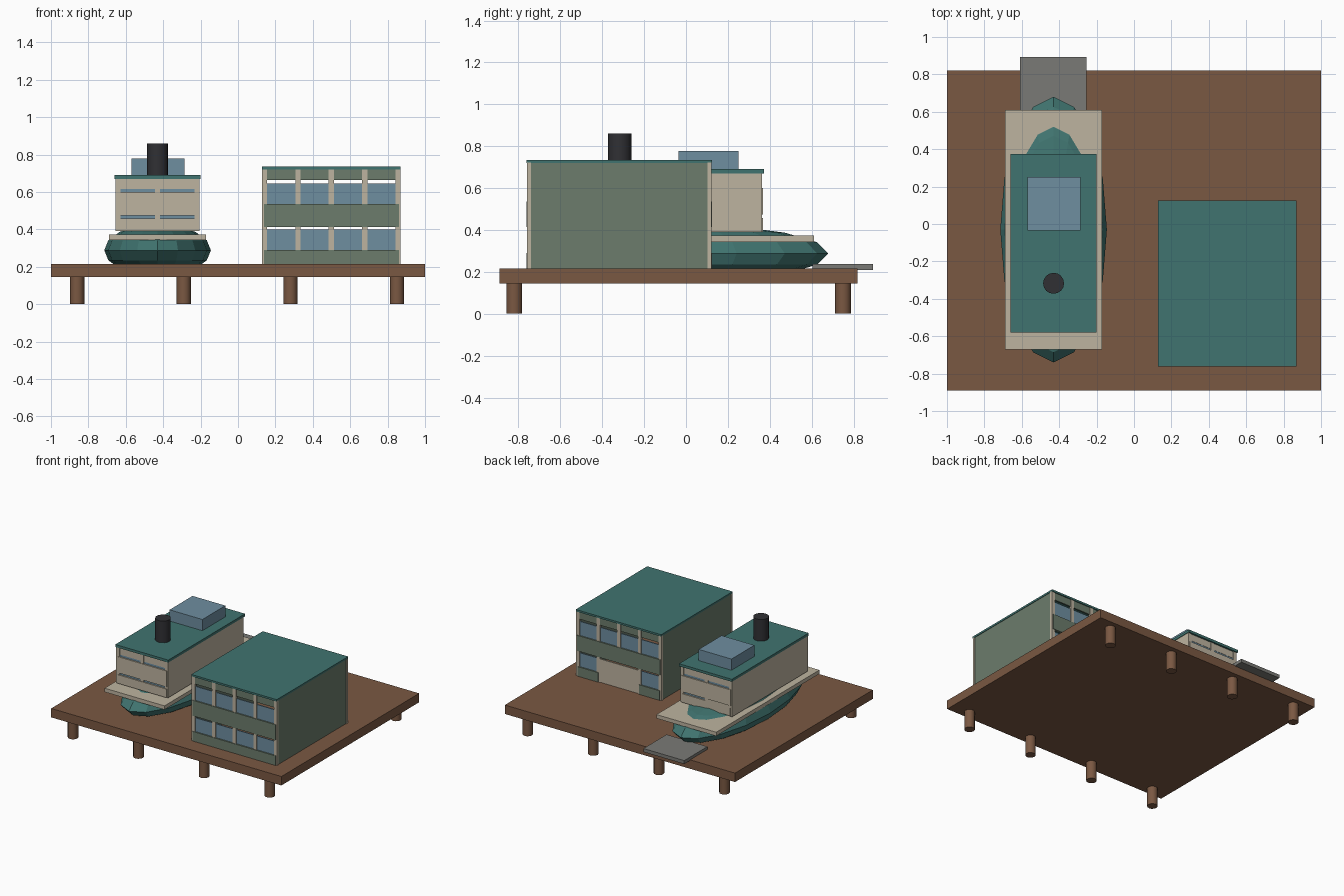
import bpy, math

if "Cube" in bpy.data.objects:
    bpy.data.objects.remove(bpy.data.objects["Cube"])


def mat(name, r, g, b):
    # sRGB bytes to a linear colour
    m = bpy.data.materials.new(name)
    m.diffuse_color = [((c / 255 + 0.055) / 1.055) ** 2.4 for c in (r, g, b)] + [1]
    m.use_nodes = True
    m.node_tree.nodes["Principled BSDF"].inputs["Base Color"].default_value = m.diffuse_color
    return m


WOOD = mat("wood", 122, 88, 66)
TEAL = mat("teal", 64, 116, 112)
SAGE = mat("sage", 108, 124, 108)
BEIGE = mat("beige", 190, 180, 160)
GLASS = mat("glass", 110, 142, 160)
GREY = mat("grey", 122, 122, 118)
BLACK = mat("black", 48, 48, 52)


def finish(name, material):
    o = bpy.context.object
    o.name = name
    o.data.materials.append(material)
    return o


def box(name, x, y, z, material):
    """Box from (min, max) pairs."""
    bpy.ops.mesh.primitive_cube_add(size=1, location=[sum(p) / 2 for p in (x, y, z)])
    o = finish(name, material)
    o.scale = [abs(p[1] - p[0]) for p in (x, y, z)]
    return o


def cylinder(name, x, y, r, z0, z1, material, sides=16):
    bpy.ops.mesh.primitive_cylinder_add(vertices=sides, radius=r, depth=z1 - z0,
                                        location=(x, y, (z0 + z1) / 2))
    o = finish(name, material)
    o.data.shade_smooth()
    bpy.ops.object.shade_smooth_by_angle(angle=math.radians(40))
    return o


def facade(name, x, y, s, bays, bands, panes, wall, door=None):
    """Windowed wall at y facing s: bands = solid strips, panes = glass rows."""
    def depth(front, back):
        return tuple(sorted((y + s * front, y + s * back)))
    step = (x[1] - x[0] - 0.028) / bays
    for i, z in enumerate(bands):
        out = -0.008 if i == len(bands) - 1 else 0.0
        if i == 0 and door:
            for a, b in ((0, door[0]), (door[1], bays)):
                box(name + "_band", (x[0] + a * step + 0.014, x[0] + b * step + 0.014),
                    depth(out, -0.02), z, wall)
        else:
            box(name + "_band", (x[0] + 0.01, x[1] - 0.01), depth(out, -0.02), z, wall)
    for i in range(bays + 1):
        px = x[0] + i * step
        low = panes[1][0] if door and door[0] < i < door[1] else bands[0][0]
        box(name + "_pillar", (px, px + 0.028), depth(-0.004, -0.022),
            (low, bands[-1][1]), BEIGE)
    for row, z in enumerate(panes):
        for i in range(bays):
            if door and row == 0 and door[0] <= i < door[1]:
                continue
            px = x[0] + i * step
            box(name + "_window", (px + 0.028, px + step), depth(-0.010, -0.018), z, GLASS)
    if door:
        box(name + "_door", (x[0] + door[0] * step + 0.02, x[0] + door[1] * step + 0.008),
            depth(-0.008, -0.018), (bands[0][0], panes[0][1]), BEIGE)


# Dock and pilings
box("dock", (-1, 1), (-0.89, 0.82), (0.145, 0.215), WOOD)
for px in (-0.86, -0.29, 0.28, 0.85):
    for py in (-0.82, 0.75):
        cylinder("piling", px, py, 0.038, 0, 0.16, WOOD, 12)

# Boat hull and deck
bpy.ops.mesh.primitive_uv_sphere_add(segments=16, ring_count=8, radius=1,
                                     location=(-0.43, -0.03, 0.288))
finish("hull", TEAL).scale = (0.285, 0.71, 0.14)
box("boat_deck", (-0.69, -0.17), (-0.67, 0.61), (0.343, 0.373), BEIGE)

# Boat cabin: side walls, end walls with window strips, roof
CX, CZ = (-0.655, -0.205), (0.39, 0.67)
for sx in (CX[0], CX[1] - 0.015):
    box("cabin_side", (sx, sx + 0.015), (-0.565, 0.36), CZ, BEIGE)
c_bands = ((0.39, 0.458), (0.474, 0.60), (0.616, 0.67))
c_panes = ((0.456, 0.474), (0.598, 0.616))
facade("cabin_front", CX, -0.58, -1, 2, c_bands, c_panes, BEIGE)
facade("cabin_back", CX, 0.367, 1, 2, c_bands, c_panes, BEIGE, door=(0, 1))
box("cabin_roof", (-0.66, -0.2), (-0.58, 0.373), (0.67, 0.69), TEAL)

# Wheelhouse, funnel and boarding ramp
box("wheelhouse", (-0.57, -0.285), (-0.035, 0.25), (0.69, 0.778), GLASS)
cylinder("funnel", -0.43, -0.317, 0.056, 0.685, 0.86, BLACK)
box("ramp", (-0.61, -0.255), (0.605, 0.893), (0.21, 0.237), GREY)

# Warehouse: side walls, windowed front and back, roof
BX, BZ = (0.128, 0.87), (0.215, 0.722)
for sx in (BX[0] + 0.004, BX[1] - 0.022):
    box("warehouse_side", (sx, sx + 0.018), (-0.745, 0.115), BZ, SAGE)
b_bands = ((0.215, 0.29), (0.413, 0.535), (0.663, 0.722))
b_panes = ((0.285, 0.398), (0.53, 0.645))
facade("warehouse_front", BX, -0.762, -1, 4, b_bands, b_panes, SAGE)
facade("warehouse_back", BX, 0.125, 1, 4, b_bands, b_panes, SAGE, door=(1, 3))
box("warehouse_roof", (0.128, 0.87), (-0.762, 0.125), (0.72, 0.735), TEAL)
